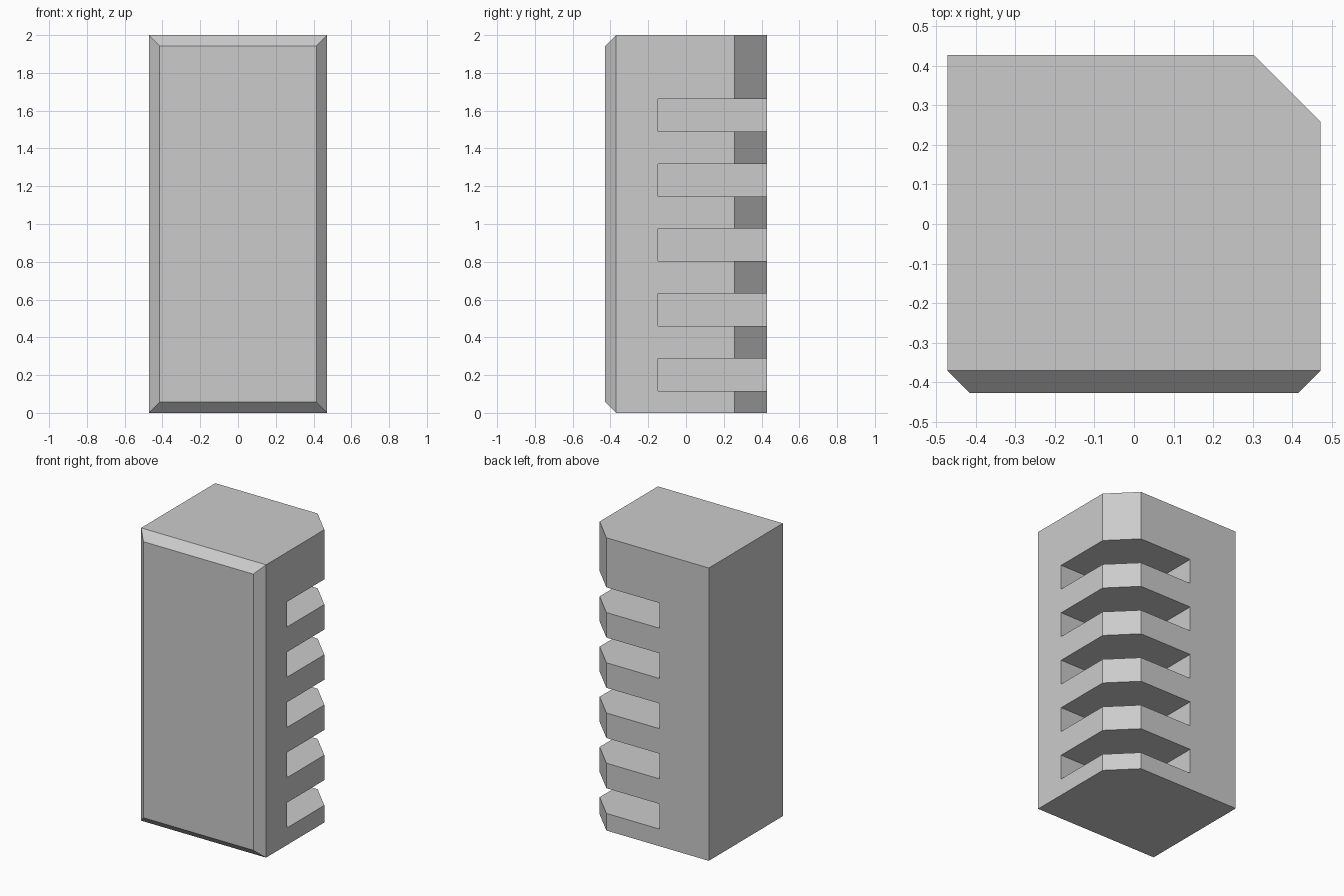
import bpy
import bmesh

HALF_X, HALF_Y, HEIGHT = 0.472, 0.428, 2.0
CHAMFER = 0.17          # cut-off back corner
FRONT_BEVEL = 0.057     # bevel round the front face
SLOT_X, SLOT_Y = -0.10, -0.147
SLOT_COUNT, SLOT_HEIGHT, SLOT_START, SLOT_STEP = 5, 0.172, 0.117, 0.343

default = bpy.data.objects.get("Cube")
if default:
    bpy.data.objects.remove(default, do_unlink=True)


def make_material(name, colour):
    mat = bpy.data.materials.new(name)
    mat.use_nodes = True
    mat.diffuse_color = colour
    mat.node_tree.nodes["Principled BSDF"].inputs["Base Color"].default_value = colour
    return mat


def add_prism(bm, outline, z0, z1):
    """Extrude a plan outline from z0 up to z1."""
    base = bm.faces.new([bm.verts.new((x, y, z0)) for x, y in outline])
    ext = bmesh.ops.extrude_face_region(bm, geom=[base])
    top = [v for v in ext["geom"] if isinstance(v, bmesh.types.BMVert)]
    bmesh.ops.translate(bm, verts=top, vec=(0, 0, z1 - z0))


def make_object(name, bm):
    bmesh.ops.recalc_face_normals(bm, faces=bm.faces)
    mesh = bpy.data.meshes.new(name)
    bm.to_mesh(mesh)
    bm.free()
    obj = bpy.data.objects.new(name, mesh)
    bpy.context.collection.objects.link(obj)
    return obj


# Main block: plan outline with one cut-off corner, front face bevelled
bm = bmesh.new()
add_prism(bm, [(-HALF_X, -HALF_Y), (HALF_X, -HALF_Y), (HALF_X, HALF_Y - CHAMFER),
               (HALF_X - CHAMFER, HALF_Y), (-HALF_X, HALF_Y)], 0, HEIGHT)
front_edges = [e for e in bm.edges if all(v.co.y < -HALF_Y + 0.001 for v in e.verts)]
bmesh.ops.bevel(bm, geom=front_edges, offset=FRONT_BEVEL, segments=1,
                profile=0.5, affect='EDGES')
block = make_object("slotted_block", bm)
block.data.materials.append(make_material("light grey", (0.6, 0.6, 0.6, 1)))

# Evenly spaced slots cut into the chamfered corner
bm = bmesh.new()
for i in range(SLOT_COUNT):
    z = SLOT_START + i * SLOT_STEP
    add_prism(bm, [(SLOT_X, SLOT_Y), (1, SLOT_Y), (1, 1), (SLOT_X, 1)], z, z + SLOT_HEIGHT)
cutter = make_object("slot_cutter", bm)
cutter.hide_render = True

cut = block.modifiers.new("slots", 'BOOLEAN')
cut.operation = 'DIFFERENCE'
cut.solver = 'EXACT'
cut.object = cutter
bpy.context.view_layer.objects.active = block
block.select_set(True)
bpy.ops.object.modifier_apply(modifier=cut.name)
bpy.data.objects.remove(cutter, do_unlink=True)
